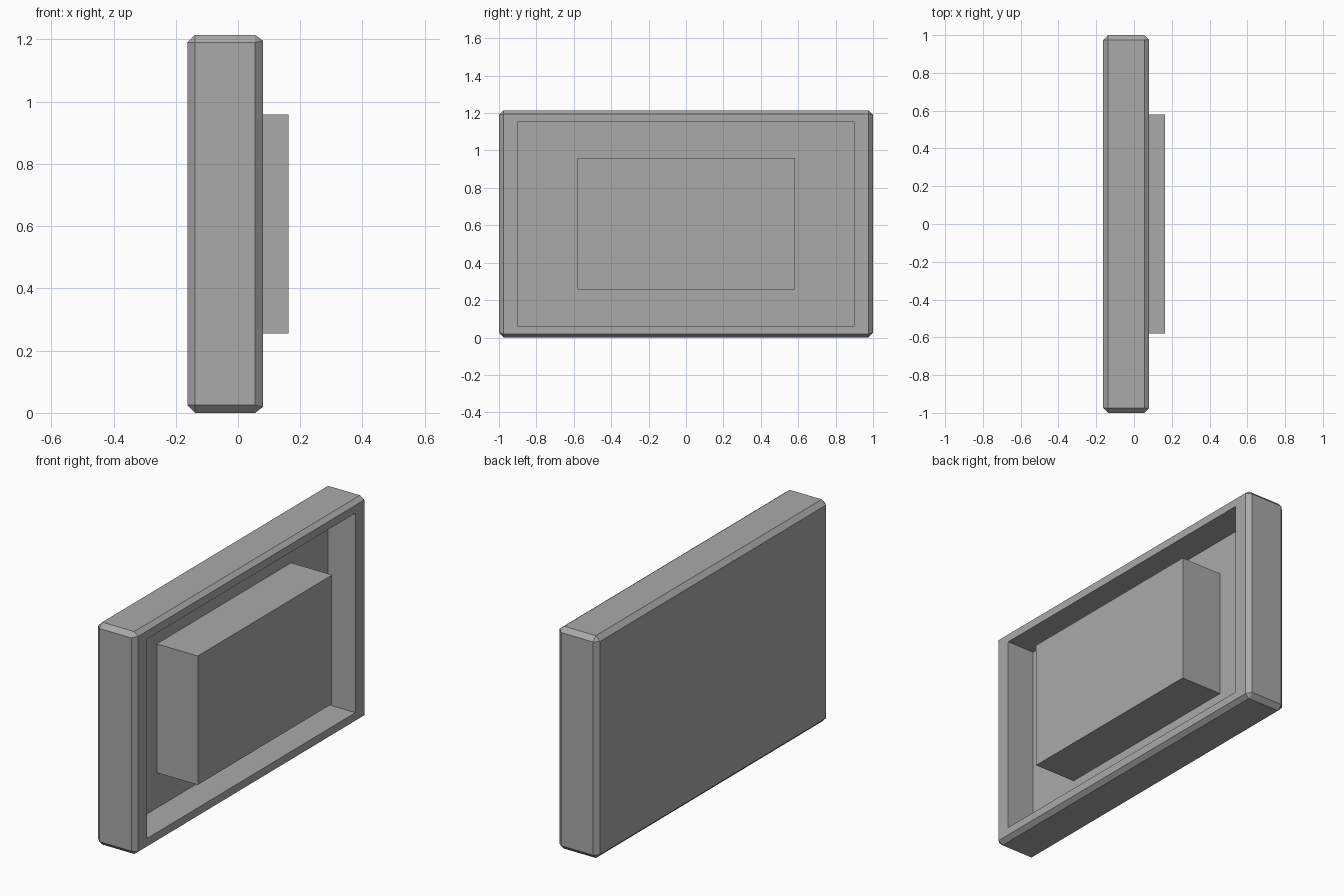
import bpy
import bmesh
from mathutils import Vector

cube = bpy.data.objects.get("Cube")
if cube:
    bpy.data.objects.remove(cube, do_unlink=True)

HEIGHT = 1.215
MID_Z = HEIGHT / 2
BACK_X, RIM_X, FLOOR_X, FRONT_X = -0.163, 0.08, -0.085, 0.163

grey = bpy.data.materials.new("plain grey")
grey.use_nodes = True
colour = (0.4, 0.4, 0.4, 1)
grey.diffuse_color = colour
grey.node_tree.nodes["Principled BSDF"].inputs["Base Color"].default_value = colour


def box_mesh(x0, x1, half_y, half_z):
    """Box between two x positions, centred on the middle of the panel."""
    bm = bmesh.new()
    bmesh.ops.create_cube(bm, size=1)
    for v in bm.verts:
        v.co = Vector((x1 if v.co.x > 0 else x0,
                       2 * half_y * v.co.y, MID_Z + 2 * half_z * v.co.z))
    return bm


def finish(bm, name):
    bmesh.ops.recalc_face_normals(bm, faces=bm.faces[:])
    mesh = bpy.data.meshes.new(name)
    bm.to_mesh(mesh)
    bm.free()
    mesh.materials.append(grey)
    obj = bpy.data.objects.new(name, mesh)
    bpy.context.collection.objects.link(obj)
    return obj


def shape_face(face, x, half_y, half_z):
    """Resize a rectangular face that looks along x."""
    for v in face.verts:
        v.co = Vector((x, half_y if v.co.y > 0 else -half_y,
                       MID_Z + (half_z if v.co.z > MID_Z else -half_z)))


# Chamfered tray with a recess sunk into its +x side
tray = box_mesh(BACK_X, RIM_X, 1, MID_Z)
bmesh.ops.bevel(tray, geom=tray.edges[:], offset=0.025, segments=1,
                affect='EDGES', profile=0.5)
rim = max(tray.faces, key=lambda f: f.calc_center_median().x)
shape_face(rim, RIM_X, 0.976, MID_Z - 0.019)
for x in (RIM_X, FLOOR_X):
    bmesh.ops.inset_individual(tray, faces=[rim], thickness=0.01)
    shape_face(rim, x, 0.9, 0.545)
finish(tray, "recessed_tray")

# Raised block standing on the recess floor
finish(box_mesh(FLOOR_X, FRONT_X, 0.58, 0.352), "raised_block")
